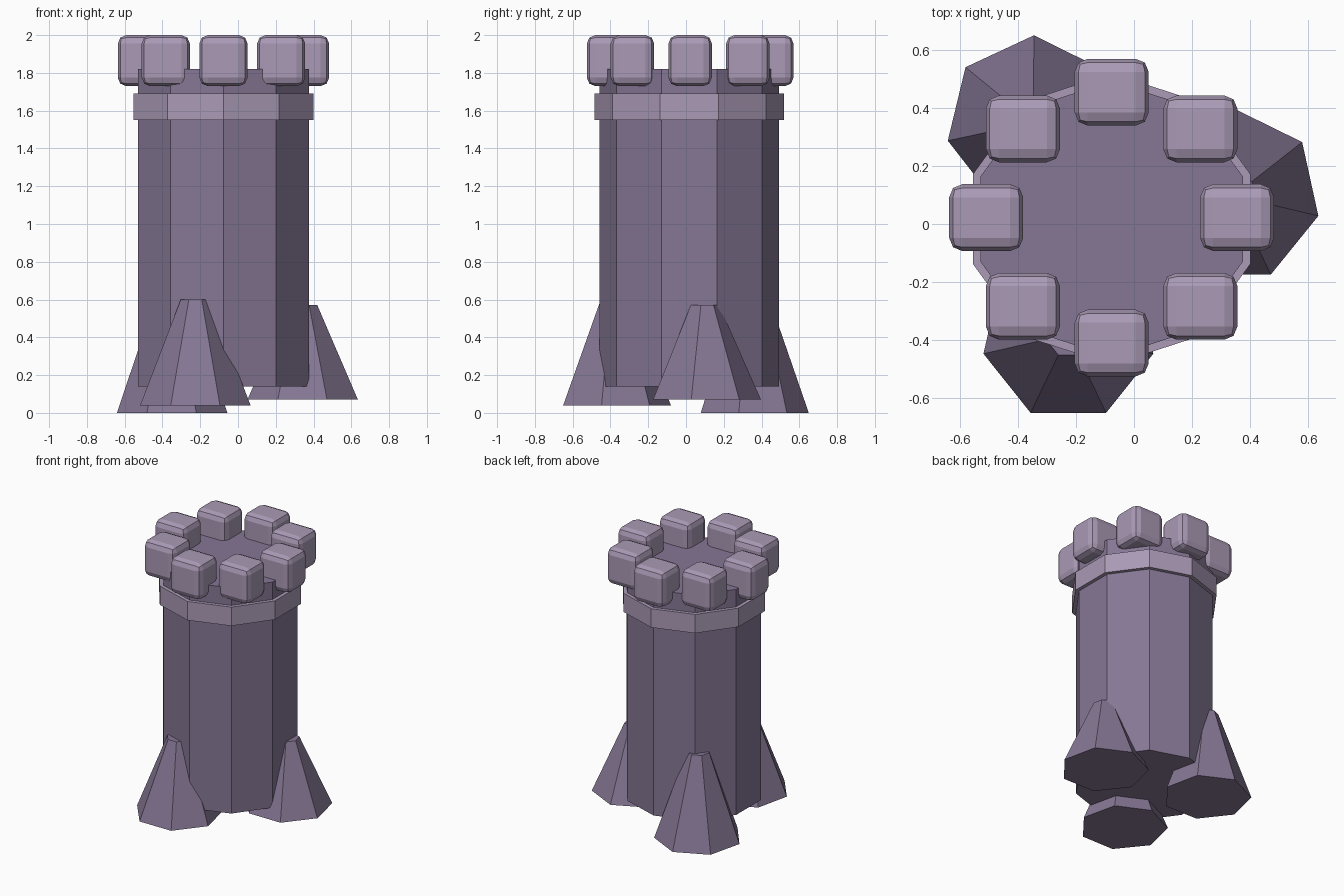
import bpy, math

cube = bpy.data.objects.get("Cube")
if cube:
    bpy.data.objects.remove(cube, do_unlink=True)


def make_material(name, rgb):
    mat = bpy.data.materials.new(name)
    mat.use_nodes = True
    colour = (*rgb, 1)
    mat.diffuse_color = colour
    mat.node_tree.nodes["Principled BSDF"].inputs["Base Color"].default_value = colour
    return mat


stone = make_material("dark purple stone", (0.235, 0.184, 0.296))
trim = make_material("light purple stone", (0.402, 0.323, 0.465))


def finish(name, mat):
    obj = bpy.context.object
    obj.name = name
    obj.data.materials.append(mat)
    return obj


def frustum(name, mat, sides, r_low, r_top, x, y, z_low, z_top, turn):
    """Flat-sided column or cone; turn is the direction of one corner."""
    bpy.ops.mesh.primitive_cone_add(
        vertices=sides, radius1=r_low, radius2=r_top, depth=z_top - z_low,
        location=(x, y, (z_low + z_top) / 2))
    obj = finish(name, mat)
    # the primitive starts with a corner on +y
    obj.rotation_euler.z = math.radians(turn - 90)
    return obj


# Ten-sided tower with a raised band below the crown
CX, CY = -0.077, 0.017
frustum("tower_body", stone, 10, 0.475, 0.475, CX, CY, 0.14, 1.82, 90)
frustum("tower_band", trim, 10, 0.502, 0.502, CX, CY, 1.55, 1.69, 90)

# Three seven-sided buttress feet of different heights
feet = {
    "front_foot": (-0.226, -0.38, 0.04, 0.60, -90),
    "left_foot": (0.343, 0.097, 0.07, 0.57, 12.4),
    "back_foot": (-0.348, 0.35, 0.0, 0.64, 115),
}
for name, (x, y, low, top, facing) in feet.items():
    frustum(name, stone, 7, 0.3, 0.079, x, y, low, top, facing + 180 / 7)

# Ring of eight rounded battlement blocks, all aligned to the axes
for i in range(8):
    a = i * math.tau / 8
    bpy.ops.mesh.primitive_cube_add(
        size=1, location=(CX + 0.432 * math.cos(a), CY + 0.005 + 0.432 * math.sin(a), 1.865))
    block = finish(f"battlement_{i + 1}", trim)
    block.scale = (0.255, 0.23, 0.27)
    bpy.ops.object.transform_apply(location=False, rotation=False, scale=True)
    bevel = block.modifiers.new("rounded edges", 'BEVEL')
    bevel.width = 0.045
    bevel.segments = 2
